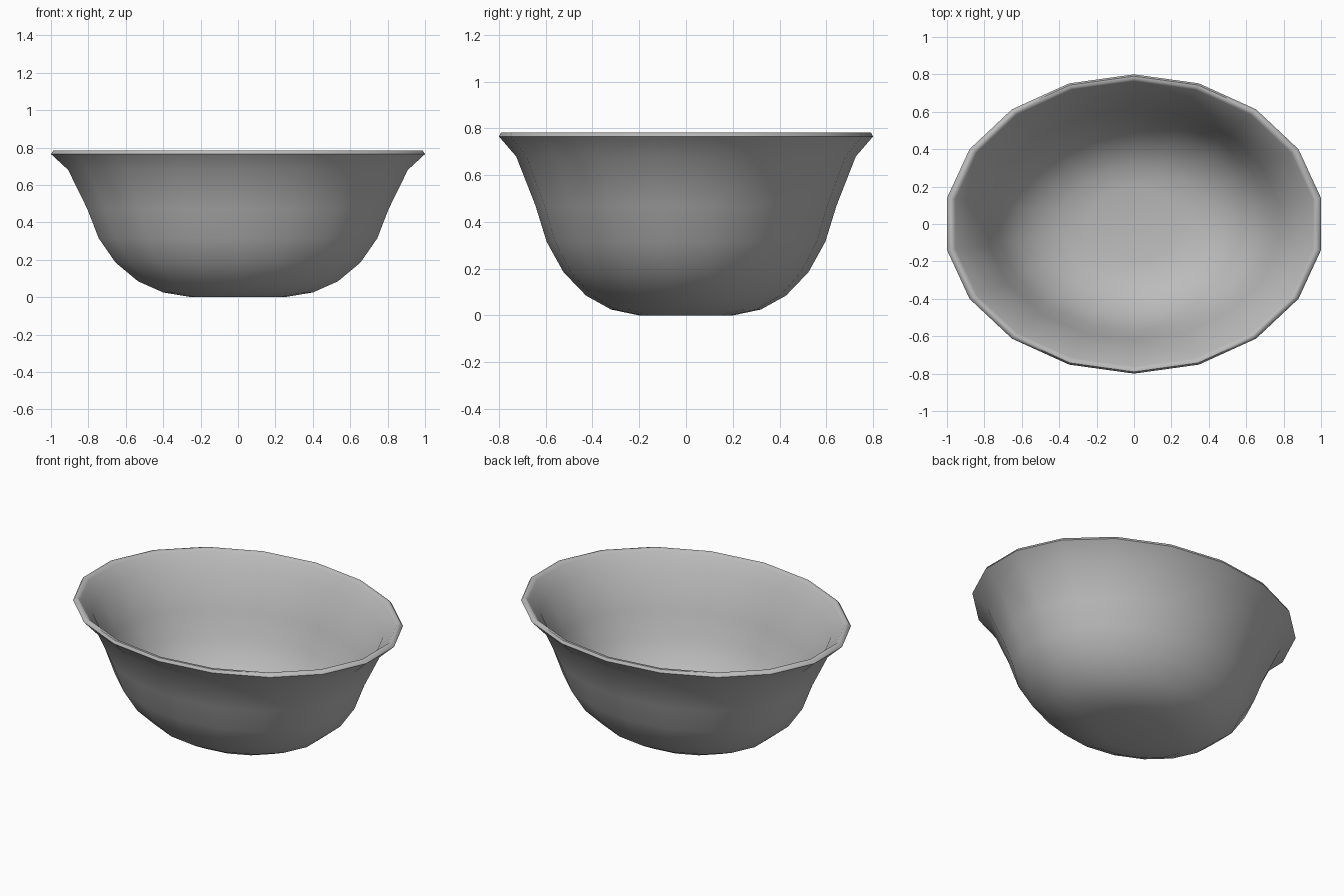
import bpy
import bmesh
import math

cube = bpy.data.objects.get("Cube")
if cube:
    bpy.data.objects.remove(cube, do_unlink=True)

SIDES = 18
RX, RY = 1.0154, 0.8   # ellipse radii at the widest ring

# Cross-section from outer base, over the rim, to the inner floor: (radius, height)
PROFILE = [
    (0.25, 0.0), (0.40, 0.025), (0.535, 0.085), (0.655, 0.185),
    (0.745, 0.315), (0.805, 0.47), (0.908, 0.68), (1.0, 0.765),
    (0.988, 0.783), (0.968, 0.783), (0.955, 0.77),
    (0.88, 0.69), (0.775, 0.475), (0.715, 0.325), (0.63, 0.205),
    (0.515, 0.11), (0.39, 0.055), (0.25, 0.03),
]

# Bowl material
grey = bpy.data.materials.new("plain grey")
grey.use_nodes = True
colour = (0.5, 0.5, 0.5, 1.0)
grey.diffuse_color = colour
grey.node_tree.nodes["Principled BSDF"].inputs["Base Color"].default_value = colour

# Oval bowl: loft the cross-section around the ellipse
bm = bmesh.new()
rings = []
for radius, height in PROFILE:
    ring = []
    for i in range(SIDES):
        a = math.pi / 2 + math.tau * i / SIDES
        ring.append(bm.verts.new((RX * radius * math.cos(a), RY * radius * math.sin(a), height)))
    rings.append(ring)
for lower, upper in zip(rings, rings[1:]):
    for i in range(SIDES):
        j = (i + 1) % SIDES
        bm.faces.new((lower[i], lower[j], upper[j], upper[i]))

# Flat underside and inner floor
bm.faces.new(list(reversed(rings[0])))
bm.faces.new(rings[-1])
bmesh.ops.recalc_face_normals(bm, faces=bm.faces)

mesh = bpy.data.meshes.new("bowl")
bm.to_mesh(mesh)
bm.free()
mesh.materials.append(grey)
bowl = bpy.data.objects.new("bowl", mesh)
bpy.context.collection.objects.link(bowl)

# Smooth walls, crisp outer rim edge
bpy.ops.object.select_all(action="DESELECT")
bowl.select_set(True)
bpy.context.view_layer.objects.active = bowl
bpy.ops.object.shade_smooth_by_angle(angle=math.radians(60))
